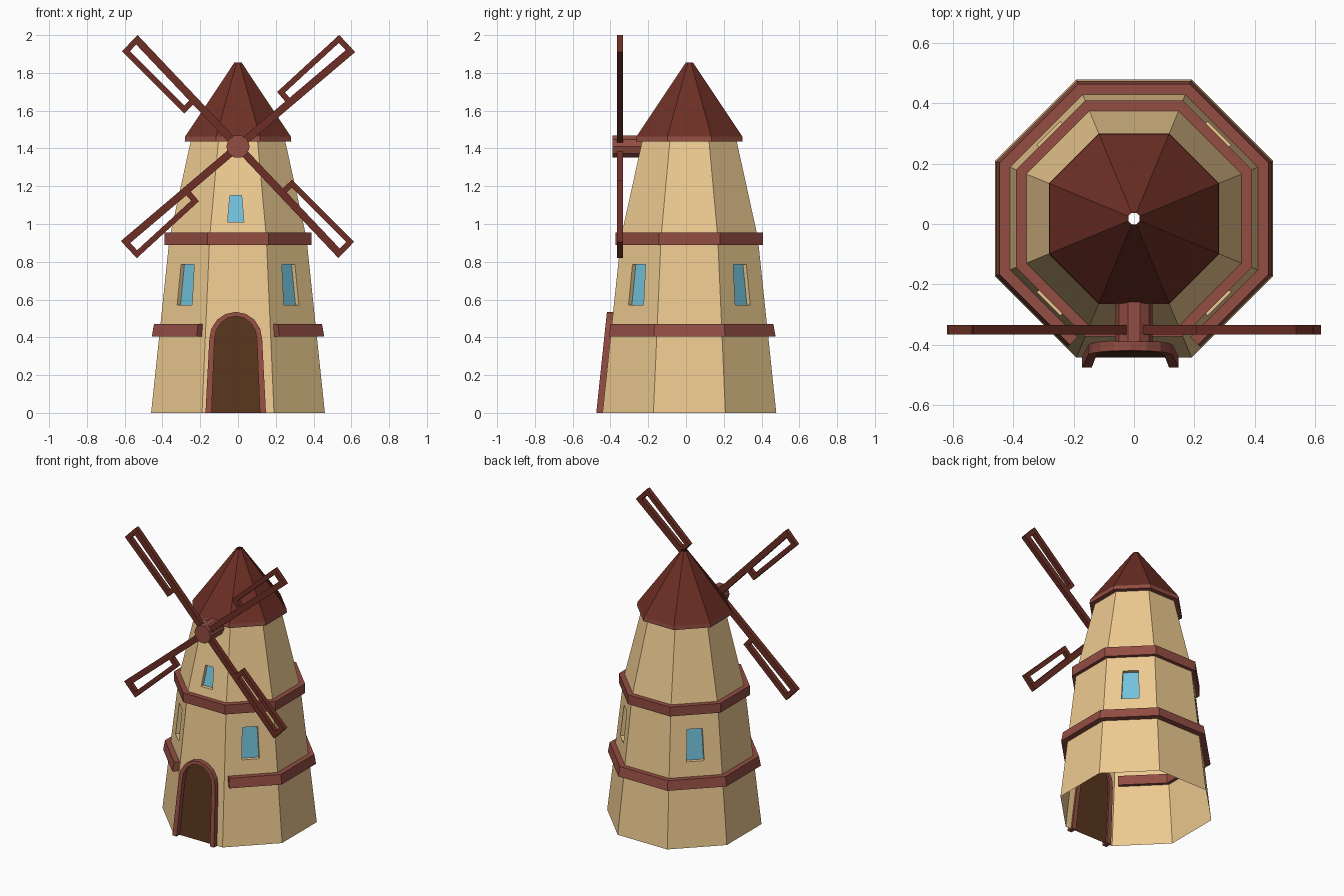
import bpy, bmesh
from math import sin, cos, pi, radians
from mathutils import Vector

if "Cube" in bpy.data.objects:
    bpy.data.objects.remove(bpy.data.objects["Cube"])

CY = 0.018                      # y of the tower axis
SEC = 1 / cos(pi / 8)           # octagon apothem -> corner radius


def material(name, rgb):
    m = bpy.data.materials.new(name)
    m.diffuse_color = (*rgb, 1)
    m.use_nodes = True
    m.node_tree.nodes["Principled BSDF"].inputs["Base Color"].default_value = m.diffuse_color
    return m


PLASTER = material("plaster", (0.85, 0.59, 0.28))
TRIM = material("trim_red", (0.29, 0.075, 0.055))
ROOF = material("roof_red", (0.15, 0.028, 0.018))
GLASS = material("glass_blue", (0.17, 0.54, 0.72))
DOOR = material("door_brown", (0.095, 0.035, 0.012))


def build(name, polys, mat, fix_normals=True):
    """Object from a list of polygons given as point lists."""
    bm = bmesh.new()
    for poly in polys:
        bm.faces.new([bm.verts.new(p) for p in poly])
    bmesh.ops.remove_doubles(bm, verts=bm.verts, dist=1e-5)
    if fix_normals:
        bmesh.ops.recalc_face_normals(bm, faces=bm.faces)
    me = bpy.data.meshes.new(name)
    bm.to_mesh(me)
    bm.free()
    me.materials.append(mat)
    ob = bpy.data.objects.new(name, me)
    bpy.context.collection.objects.link(ob)
    return ob


def loft(sections, closed_profile=True, closed_path=True, caps=False):
    """Quads bridging consecutive sections."""
    n, m = len(sections), len(sections[0])
    polys = []
    for i in range(n if closed_path else n - 1):
        a, b = sections[i], sections[(i + 1) % n]
        for j in range(m if closed_profile else m - 1):
            k = (j + 1) % m
            polys.append([a[j], b[j], b[k], a[k]])
    if caps:
        polys += [sections[0][::-1], sections[-1]]
    return polys


def polar(deg, a, s, z):
    """Point at distance a along a direction, shifted s sideways."""
    t = radians(deg)
    return Vector((a * cos(t) - s * sin(t), CY + a * sin(t) + s * cos(t), z))


def corner_sections(profile, corners=range(8)):
    return [[polar(22.5 + 45 * k, a * SEC, 0, z) for a, z in profile] for k in corners]


# --- tower walls: two tapered tiers, with window recesses and a door opening
TIERS = [(0.0, 0.46), (0.93, 0.362), (1.44, 0.25)]


def apothem(z):
    (z0, a0), (z1, a1) = TIERS[:2] if z <= 0.93 else TIERS[1:]
    return a0 + (a1 - a0) * (z - z0) / (z1 - z0)


def wall(side, z, s, inset=0.0):
    return polar(45 * side, apothem(z) - inset, s, z)


def arch(base, spring, z_spring, z_top, n=8, cx=-0.012):
    """Door outline (x, z) from left foot over the arch to right foot."""
    pts = [(cx - base, 0)]
    for i in range(n + 1):
        t = pi - pi * i / n
        pts.append((cx + spring * cos(t), z_spring + (z_top - z_spring) * sin(t)))
    return pts + [(cx + base, 0)]


inner = arch(0.128, 0.112, 0.39, 0.512)
outer = arch(0.16, 0.14, 0.39, 0.535)

# (bottom z, top z, bottom half width, top half width, shift)
windows = {(k, 0): (0.57, 0.785, 0.056, 0.049, 0) for k in (1, 3, 5, 7)}
windows[(6, 1)] = (1.01, 1.15, 0.043, 0.031, -0.012)

walls, panes = [], []
for tier in (0, 1):
    (z0, a0), (z1, a1) = TIERS[tier:tier + 2]
    h0, h1 = a0 * SEC * sin(pi / 8), a1 * SEC * sin(pi / 8)
    for k in range(8):
        quad = [wall(k, z0, -h0), wall(k, z0, h0), wall(k, z1, h1), wall(k, z1, -h1)]
        if (k, tier) in windows:
            b, t, wb, wt, c = windows[(k, tier)]
            spots = [(b, c - wb), (b, c + wb), (t, c + wt), (t, c - wt)]
            hole = [wall(k, z, s) for z, s in spots]
            back = [wall(k, z, s, 0.025) for z, s in spots]
            walls += loft([quad, hole, back], closed_path=False)
            panes.append(back)
        elif (k, tier) == (6, 0):
            walls.append([quad[0]] + [wall(6, z, x) for x, z in inner] + quad[1:])
        else:
            walls.append(quad)
build("tower_walls", walls, PLASTER)
build("window_panes", panes, GLASS, False)

# --- door and its arched frame, leaning with the wall
build("door", [[wall(6, z, x) for x, z in inner][::-1]], DOOR, False)
frame = [[wall(6, zo, xo, -0.033), wall(6, zi, xi, -0.033),
          wall(6, zi, xi, 0.012), wall(6, zo, xo, 0.012)]
         for (xo, zo), (xi, zi) in zip(outer, inner)]
build("door_frame", loft(frame, closed_path=False, caps=True), TRIM)

# --- lower band, open at the door
low = [(0.395, 0.405), (0.456, 0.405), (0.445, 0.47), (0.395, 0.47)]
band = corner_sections(low, [7, 0, 1, 2, 3, 4])
band.insert(0, [polar(315, a, -0.146, z) for a, z in low])
band.append([polar(225, a, 0.146, z) for a, z in low])
build("lower_band", loft(band, closed_path=False, caps=True), TRIM)

# --- upper band, eave and roof
for name, prof in (
        ("upper_band", [(0.35, 0.89), (0.39, 0.89), (0.39, 0.955), (0.35, 0.955)]),
        ("eave", [(0.24, 1.437), (0.282, 1.437), (0.28, 1.463), (0.24, 1.463)])):
    build(name, loft(corner_sections(prof)), TRIM)
build("roof", loft(corner_sections([(0.28, 1.463), (0.019, 1.855)]), closed_profile=False), ROOF)

# --- hub
HUB_Z = 1.41
hub = [[Vector((0.062 * cos(2 * pi * i / 10), y, HUB_Z + 0.062 * sin(2 * pi * i / 10)))
        for i in range(10)] for y in (-0.39, -0.2)]
build("hub", loft(hub, closed_path=False, caps=True), TRIM)


# --- sails: a spar with a rectangular frame on one side
def bar(p, q, width, ext=0.015):
    d = (q - p).normalized()
    n = Vector((-d.y, d.x)) * width / 2
    p, q = p - d * ext, q + d * ext
    ring = [p - n, q - n, q + n, p + n]
    return loft([[Vector((v.x, y, HUB_Z + v.y)) for v in ring] for y in (-0.366, -0.334)],
                closed_path=False, caps=True)


n_sail = 0
for tip, far, near in (((0.595, 0.505), (0.535, 0.57), (0.228, 0.288)),
                       ((-0.535, 0.565), (-0.593, 0.505), (-0.285, 0.197))):
    for sign in (1, -1):
        t, f, g = (Vector(v) * sign for v in (tip, far, near))
        foot = g.project(t)
        polys = []
        for p, q, w in ((t * 0.03, t, 0.04), (t, f, 0.03), (f, g, 0.03), (g, foot, 0.03)):
            polys.append(bar(p, q, w))
        n_sail += 1
        for part, faces in zip(("spar", "end_bar", "rail", "inner_bar"), polys):
            build(f"sail_{n_sail}_{part}", faces, ROOF)
